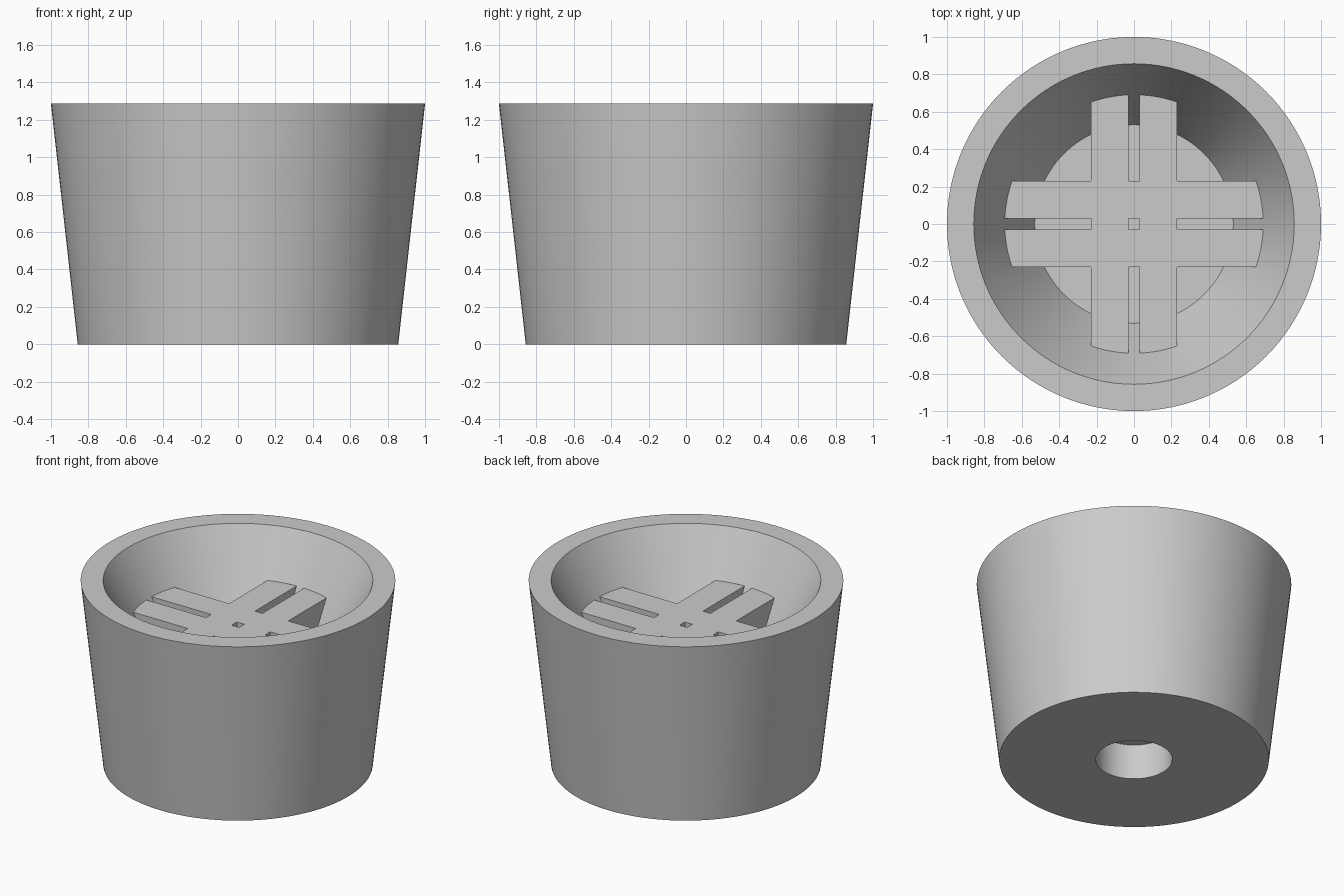
import bpy
import bmesh
import math
from mathutils import Vector

cube = bpy.data.objects.get("Cube")
if cube:
    bpy.data.objects.remove(cube, do_unlink=True)

SEGMENTS = 128
FLOOR, CROSS_TOP, HEIGHT = 0.675, 0.975, 1.286

grey = bpy.data.materials.new("light grey")
grey.use_nodes = True
grey.diffuse_color = (0.6, 0.6, 0.6, 1)
grey.node_tree.nodes["Principled BSDF"].inputs["Base Color"].default_value = (0.6, 0.6, 0.6, 1)


def add_object(name, bm):
    bmesh.ops.recalc_face_normals(bm, faces=bm.faces)
    mesh = bpy.data.meshes.new(name)
    bm.to_mesh(mesh)
    bm.free()
    mesh.materials.append(grey)
    obj = bpy.data.objects.new(name, mesh)
    bpy.context.collection.objects.link(obj)
    return obj


def lathe(name, profile):
    """Turn (radius, z) rings about z, closing both ends with a flat cap."""
    bm = bmesh.new()
    rings = []
    for r, z in profile:
        angles = [2 * math.pi * k / SEGMENTS for k in range(SEGMENTS)]
        rings.append([bm.verts.new((r * math.cos(a), r * math.sin(a), z)) for a in angles])
    for low, high in zip(rings, rings[1:]):
        for k in range(SEGMENTS):
            n = (k + 1) % SEGMENTS
            bm.faces.new((low[k], low[n], high[n], high[k]))
    bm.faces.new(rings[0])
    bm.faces.new(rings[-1])
    return add_object(name, bm)


def slotted_cross(name):
    """Cross plan on a small grid, with a slot in each arm and a centre hole."""
    bm = bmesh.new()
    lines = (-0.76, -0.229, -0.029, 0.029, 0.229, 0.76)
    for i in range(5):
        for j in range(5):
            hub = i in (1, 2, 3) and j in (1, 2, 3) and (i, j) != (2, 2)
            arm = (i in (0, 4) and j in (1, 3)) or (j in (0, 4) and i in (1, 3))
            if hub or arm:
                corners = ((i, j), (i + 1, j), (i + 1, j + 1), (i, j + 1))
                bm.faces.new([bm.verts.new((lines[a], lines[b], FLOOR - 0.05)) for a, b in corners])
    bmesh.ops.remove_doubles(bm, verts=bm.verts, dist=0.001)
    top = bmesh.ops.extrude_face_region(bm, geom=bm.faces[:])["geom"]
    verts = [v for v in top if isinstance(v, bmesh.types.BMVert)]
    bmesh.ops.translate(bm, verts=verts, vec=Vector((0, 0, CROSS_TOP - FLOOR + 0.05)))
    return add_object(name, bm)


# Tapered cup: blind hole underneath, outer wall, rim, conical bowl and floor
cup = lathe("tapered_cup", [
    (0.243, 0.247), (0.243, 0), (0.857, 0), (1, HEIGHT),
    (0.857, HEIGHT), (0.531, FLOOR),
])

# Slotted cross joined into the bowl
cross = slotted_cross("slotted_cross")
join = cup.modifiers.new("join_cross", 'BOOLEAN')
join.operation = 'UNION'
join.solver = 'EXACT'
join.object = cross

bpy.ops.object.select_all(action='DESELECT')
cup.select_set(True)
bpy.context.view_layer.objects.active = cup
bpy.ops.object.modifier_apply(modifier=join.name)
bpy.data.objects.remove(cross, do_unlink=True)
bpy.ops.object.shade_smooth_by_angle(angle=math.radians(30))
